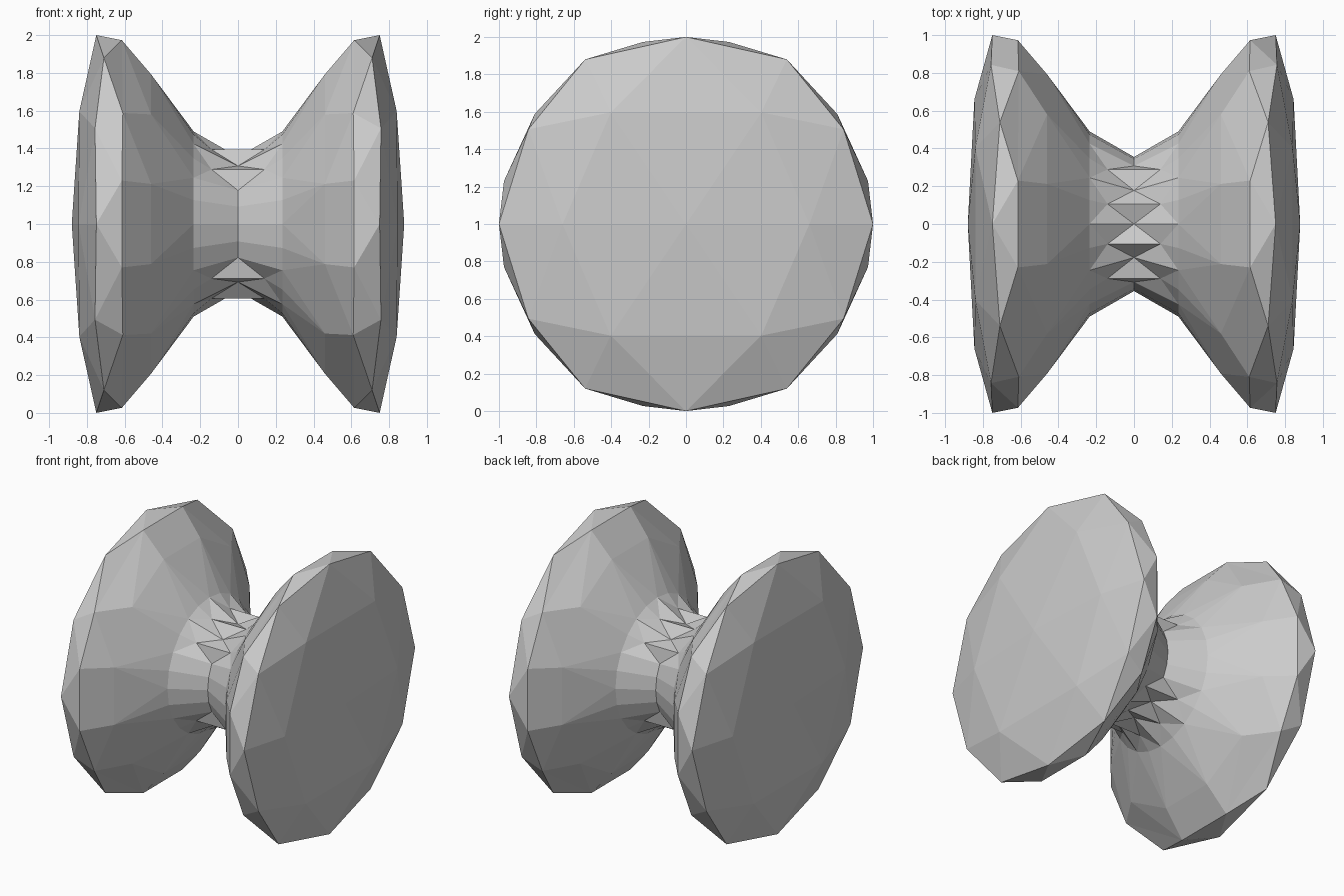
import bpy, bmesh, math

if "Cube" in bpy.data.objects:
    bpy.data.objects.remove(bpy.data.objects["Cube"])

bm = bmesh.new()


def vert(x, r, deg):
    a = math.radians(deg)
    return bm.verts.new((x, r * math.sin(a), 1 + r * math.cos(a)))


def ring(points):
    """points = (x, radius, angle from straight up), sorted by angle."""
    return [(a, vert(x, r, a)) for x, r, a in sorted(points, key=lambda p: p[2])]


def four_way(quarter):
    """Repeat first-quadrant points in all four quadrants."""
    pts = {}
    for x, r, a in quarter:
        for b in (a, 180 - a, 180 + a, (360 - a) % 360):
            pts[round(b, 2)] = (x, r, b)
    return list(pts.values())


def face(*vs):
    bm.faces.new(vs)


def stitch(A, B):
    """Triangulate between two rings with any number of sides."""
    n, m = len(A), len(B)

    def mid(R, k):
        L = len(R)
        def ang(j):
            return R[j % L][0] + 360 * (j // L)
        return (ang(k) + ang(k + 1)) / 2

    i = j = 0
    while i < n or j < m:
        a, b = A[i % n][1], B[j % m][1]
        if j >= m or (i < n and mid(A, i) <= mid(B, j)):
            face(a, A[(i + 1) % n][1], b)
            i += 1
        else:
            face(a, B[(j + 1) % m][1], b)
            j += 1


# Which 15-degree steps carry a raised rib on the hub
def ribbed(k):
    return k % 2 == 1 and abs(math.cos(math.radians(15 * k))) > 0.5


# Narrow axle ring shared by both halves
axle = {k: vert(0, 0.355, 15 * k) for k in range(24) if not ribbed(k)}
ribs = {-1: {}, 1: {}}

for s in (-1, 1):
    # Outer domed face and faceted rim
    centre = vert(s * 0.88, 0, 0)
    dome = ring(four_way([(s * 0.84, 0.72, 34), (s * 0.845, 0.66, 90)]))
    rim = ring(four_way([(s * 0.75, 1, 0), (s * 0.71, 1.032, 31.5),
                         (s * 0.757, 0.983, 59), (s * 0.75, 1, 90)]))
    shoulder = ring(four_way([(s * 0.615, 1, 13.3), (s * 0.61, 1, 54), (s * 0.615, 1, 76.7)]))
    # Inner cone down to the hub
    cone = ring([(s * 0.46, 0.82, 15 + 30 * k) for k in range(12)])
    hub = ring([(s * 0.235, 0.49, 15 * k) for k in range(24)])
    for k in range(len(dome)):
        face(centre, dome[k][1], dome[(k + 1) % len(dome)][1])
    for a, b in ((dome, rim), (rim, shoulder), (shoulder, cone), (cone, hub)):
        stitch(a, b)

    # Hub to axle: starburst ribs above and below, plain at front and back
    ribs[s] = {k: vert(s * 0.14, 0.408, 15 * k) for k in range(24) if ribbed(k)}
    inner = {**axle, **ribs[s]}
    for k in range(24):
        n = (k + 1) % 24
        if k in ribs[s] or n in ribs[s]:
            tip, valley = (k, n) if k in ribs[s] else (n, k)
            face(inner[tip], inner[valley], hub[valley][1])
            face(inner[tip], hub[valley][1], hub[tip][1])
        else:
            face(inner[k], inner[n], hub[n][1], hub[k][1])

# Rib ridges spanning the gap across the axle
for k in ribs[1]:
    for d in (-1, 1):
        face(ribs[-1][k], ribs[1][k], axle[(k + d) % 24])

bmesh.ops.recalc_face_normals(bm, faces=bm.faces[:])
mesh = bpy.data.meshes.new("spool_body")
bm.to_mesh(mesh)
bm.free()
bpy.context.collection.objects.link(bpy.data.objects.new("spool_body", mesh))
